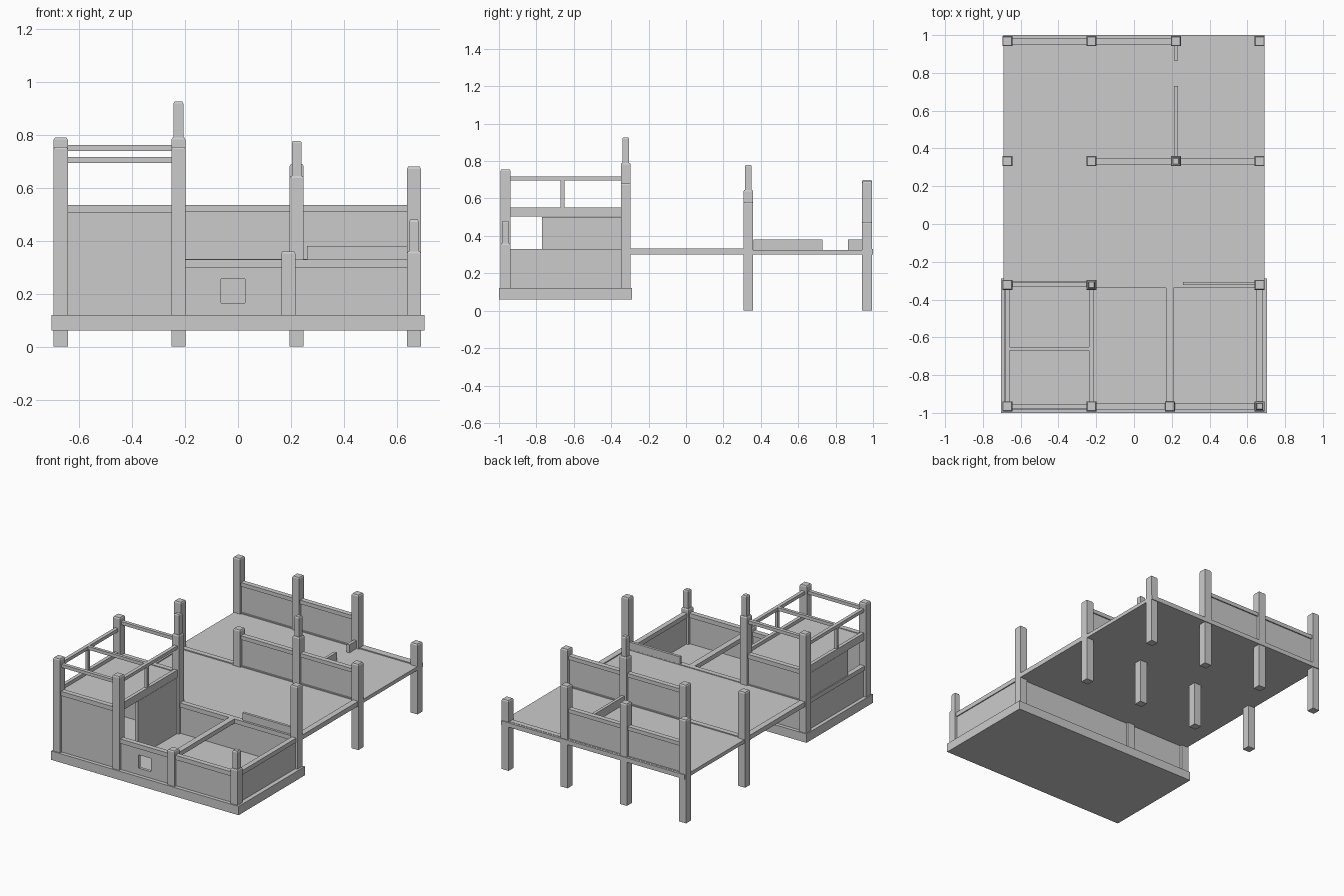
import bpy, bmesh

if "Cube" in bpy.data.objects:
    bpy.data.objects.remove(bpy.data.objects["Cube"])

X = [-0.67, -0.225, 0.222, 0.665]        # post columns
Y = [-0.965, -0.322, 0.333, 0.968]       # post rows


def box(name, x0, x1, y0, y1, z0, z1):
    bm = bmesh.new()
    bmesh.ops.create_cube(bm, size=1)
    for v in bm.verts:
        v.co.x = x1 if v.co.x > 0 else x0
        v.co.y = y1 if v.co.y > 0 else y0
        v.co.z = z1 if v.co.z > 0 else z0
    return finish(name, bm)


def finish(name, bm):
    me = bpy.data.meshes.new(name)
    bm.to_mesh(me)
    bm.free()
    ob = bpy.data.objects.new(name, me)
    bpy.context.collection.objects.link(ob)
    return ob


def post(name, x, y, z0, z1, w=0.053, cap=0.008):
    """Square post with a small chamfered top."""
    bm = bmesh.new()
    bmesh.ops.create_cube(bm, size=1)
    for v in bm.verts:
        v.co = (x + v.co.x * w, y + v.co.y * w, z1 - cap if v.co.z > 0 else z0)
    bm.faces.ensure_lookup_table()
    top = max(bm.faces, key=lambda f: f.calc_center_median().z)
    bmesh.ops.inset_region(bm, faces=[top], thickness=0.006)
    for v in top.verts:
        v.co.z = z1
    return finish(name, bm)


def xbar(name, x0, x1, y, z0, z1, t=0.02):
    return box(name, x0, x1, y - t / 2, y + t / 2, z0, z1)


def ybar(name, x, y0, y1, z0, z1, t=0.02):
    return box(name, x - t / 2, x + t / 2, y0, y1, z0, z1)


# tub base slab
box("tub_base", -0.705, 0.705, -1.0, -0.288, 0.06, 0.12)

# tub posts
for x, y, z in [(X[0], Y[0], 0.755), (X[1], Y[0], 0.755), (0.19, Y[0], 0.36), (X[3], Y[0], 0.36),
                (X[0], Y[1], 0.79), (X[1], Y[1], 0.79), (X[3], Y[1], 0.68)]:
    post("tub_post", x, y, 0.06, z)

# deck posts down to the ground
for y, heights in [(Y[2], (0.645, 0.575, 0.645, 0.58)), (Y[3], (0.70, 0.69, 0.69, 0.475))]:
    for x, z in zip(X, heights):
        post("deck_post", x, y, 0.0, z)

# slim post extensions
for x, y, z0, z1 in [(X[3], Y[0], 0.35, 0.48), (X[1], Y[1], 0.78, 0.927), (X[2], Y[2], 0.635, 0.778)]:
    post("post_extension", x, y, z0, z1, 0.037)

# deck with edge rails
box("deck", -0.69, 0.69, -0.315, 0.99, 0.30, 0.325)
for s in (-1, 1):
    ybar("deck_edge_rail", s * 0.67, Y[1], Y[2], 0.30, 0.332, 0.04)
for y in Y[2:]:
    xbar("deck_cross_rail", X[0], X[3], y, 0.30, 0.332, 0.035)
box("deck_back_lip", -0.69, 0.69, 0.985, 1.0, 0.30, 0.33)

# headboards between deck posts
for x0, x1, y, z in [(X[1], X[3], Y[2], 0.51), (X[0], X[2], Y[3], 0.51)]:
    xbar("headboard_panel", x0, x1, y, 0.325, z, 0.018)
    xbar("headboard_top_rail", x0, x1, y, z, z + 0.026, 0.034)

# low kerbs on the deck
ybar("deck_kerb", X[2], 0.36, 0.73, 0.325, 0.38)
ybar("deck_kerb", X[2], 0.865, 0.945, 0.325, 0.38)
xbar("tub_back_kerb", 0.26, X[3], -0.315, 0.30, 0.38, 0.018)

# tub front wall with a square window
xbar("front_wall_left", X[0], X[1], Y[0], 0.12, 0.52)
hx0, hx1, hz0, hz1 = -0.065, 0.027, 0.165, 0.255
xbar("front_wall_window_left", X[1], hx0, Y[0], 0.12, 0.30)
xbar("front_wall_window_right", hx1, 0.19, Y[0], 0.12, 0.30)
xbar("front_wall_window_sill", hx0, hx1, Y[0], 0.12, hz0)
xbar("front_wall_window_head", hx0, hx1, Y[0], hz1, 0.30)
xbar("front_wall_right", 0.19, X[3], Y[0], 0.12, 0.30)

# remaining tub walls and rails
xbar("back_wall", X[0], X[3], Y[1], 0.12, 0.30)
xbar("back_wall_rail", X[0], X[3], Y[1], 0.30, 0.33, 0.034)
xbar("front_wall_rail", X[1], X[3], Y[0], 0.30, 0.33, 0.034)
for x in (X[0], X[3]):
    ybar("side_wall", x, Y[0], Y[1], 0.12, 0.30)
    ybar("side_wall_rail", x, Y[0], Y[1], 0.30, 0.33, 0.034)
ybar("tub_divider_beam", 0.19, Y[0], Y[1], 0.30, 0.33, 0.04)

# raised cabin: walls, floor, sills
xbar("cabin_back_wall", X[0], X[1], Y[1], 0.33, 0.52)
ybar("cabin_left_wall", X[0], -0.77, Y[1], 0.33, 0.50)
ybar("cabin_inner_wall", X[1], -0.77, Y[1], 0.12, 0.50)
box("cabin_floor", X[0], X[1], Y[0], Y[1], 0.508, 0.53)
for y in Y[:2]:
    xbar("cabin_sill", X[0], X[1], y, 0.505, 0.535, 0.034)

# cabin railing
for x in X[:2]:
    ybar("cabin_side_sill", x, Y[0], Y[1], 0.503, 0.553, 0.024)
    ybar("cabin_side_rail", x, Y[0], Y[1], 0.695, 0.717, 0.024)
    ybar("cabin_baluster", x, -0.67, -0.65, 0.55, 0.70)
xbar("cabin_cross_rail", X[0], X[1], -0.66, 0.695, 0.717)
xbar("cabin_front_rail", X[0], X[1], Y[0], 0.695, 0.717, 0.024)
xbar("cabin_back_rail", X[0], X[1], Y[1], 0.74, 0.762, 0.024)
